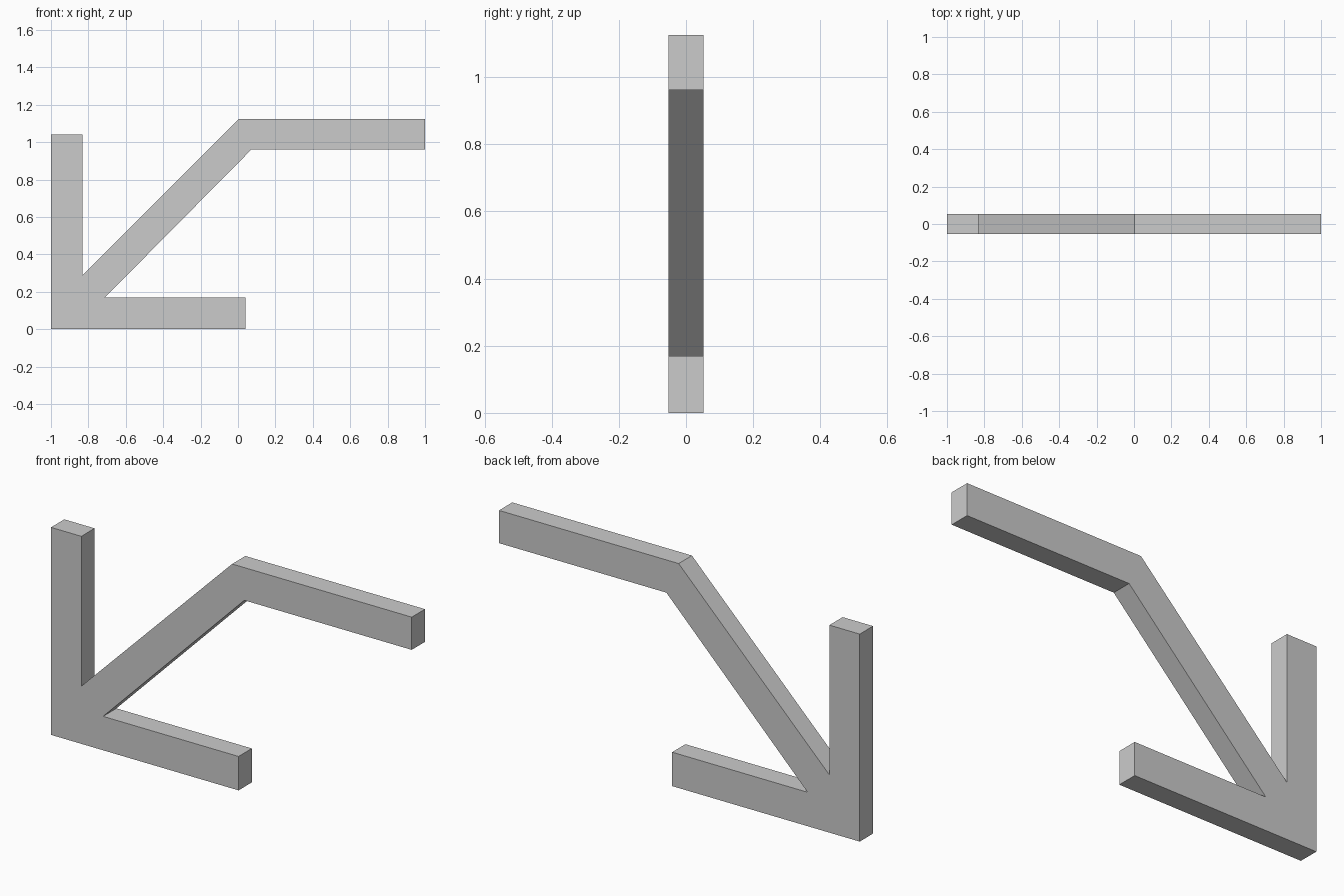
import bpy, bmesh
from mathutils import Vector

if "Cube" in bpy.data.objects:
    bpy.data.objects.remove(bpy.data.objects["Cube"])

HALF_DEPTH = 0.0525

# Arrow outline in the XZ plane, counter-clockwise seen from the front
outline = [
    (-1.0, 0.0), (0.04, 0.0), (0.04, 0.17), (-0.711, 0.17),   # lower barb
    (0.072, 0.961), (1.0, 0.961), (1.0, 1.125), (0.004, 1.125),  # shaft and tail
    (-0.832, 0.289), (-0.832, 1.04), (-1.0, 1.04),            # upright barb
]

bm = bmesh.new()
front = bm.faces.new([bm.verts.new((x, -HALF_DEPTH, z)) for x, z in outline])

# Thickness
result = bmesh.ops.extrude_face_region(bm, geom=[front], use_keep_orig=True)
back = [v for v in result["geom"] if isinstance(v, bmesh.types.BMVert)]
bmesh.ops.translate(bm, verts=back, vec=Vector((0, 2 * HALF_DEPTH, 0)))
bmesh.ops.recalc_face_normals(bm, faces=bm.faces)

mesh = bpy.data.meshes.new("bent_arrow")
bm.to_mesh(mesh)
bm.free()
bpy.context.collection.objects.link(bpy.data.objects.new("bent_arrow", mesh))
